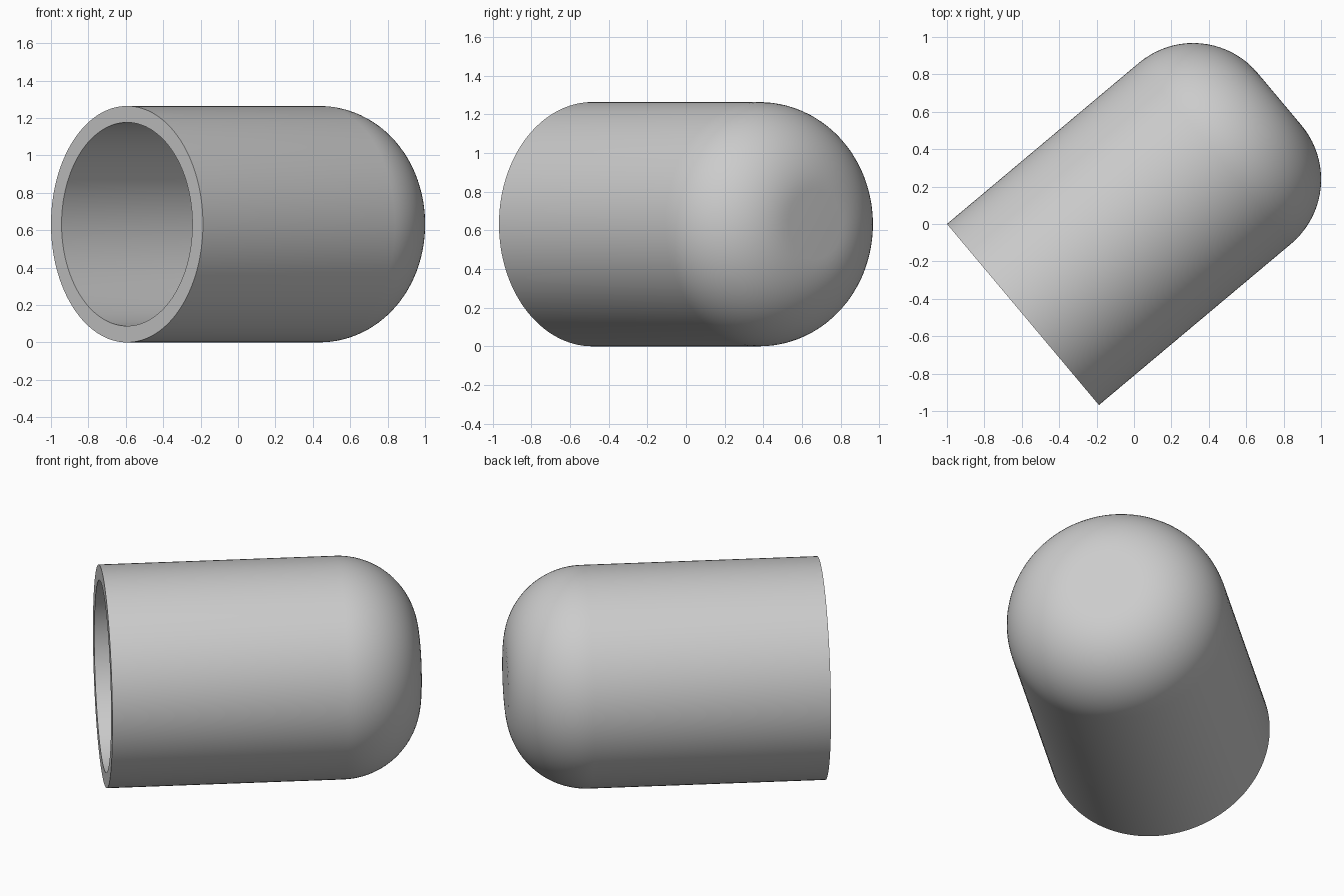
import bpy, bmesh, math
from mathutils import Matrix, Vector

if "Cube" in bpy.data.objects:
    bpy.data.objects.remove(bpy.data.objects["Cube"])

RADIUS, LENGTH, FILLET, WALL = 0.632, 1.791, 0.45, 0.088
HEADING = math.radians(40)
STEPS, SEGMENTS = 20, 128

grey = bpy.data.materials.new("plain_grey")
grey.use_nodes = True
colour = (0.6, 0.6, 0.6, 1)
grey.diffuse_color = colour
grey.node_tree.nodes["Principled BSDF"].inputs["Base Color"].default_value = colour


def domed_profile(radius, length, fillet):
    """Half section from the open rim, round the fillet, to the axis."""
    points = [Vector((radius, 0, 0))]
    for i in range(STEPS + 1):
        a = math.pi / 2 * i / STEPS
        points.append(Vector((radius - fillet + fillet * math.cos(a), 0,
                              length - fillet + fillet * math.sin(a))))
    return points + [Vector((0, 0, length))]


# Closed section: inner skin from the axis to the rim, then the outer skin
outer = domed_profile(RADIUS, LENGTH, FILLET)
inner = domed_profile(RADIUS - WALL, LENGTH - WALL, FILLET - WALL)
section = inner[::-1] + outer

# Spin the section into a hollow cap
bm = bmesh.new()
verts = [bm.verts.new(p) for p in section]
edges = [bm.edges.new(pair) for pair in zip(verts, verts[1:])]
bmesh.ops.spin(bm, geom=verts + edges, cent=(0, 0, 0), axis=(0, 0, 1),
               angle=math.tau, steps=SEGMENTS, use_duplicate=False)
bmesh.ops.remove_doubles(bm, verts=bm.verts, dist=0.0001)
bmesh.ops.recalc_face_normals(bm, faces=bm.faces)

# Lay the cap on its side with the opening towards the front right
bm.transform(Matrix.Rotation(HEADING, 4, "Z") @ Matrix.Rotation(math.pi / 2, 4, "Y"))
bm.transform(Matrix.Translation((RADIUS * math.sin(HEADING) - 1,
                                 RADIUS * math.cos(HEADING) - 0.968, RADIUS)))

mesh = bpy.data.meshes.new("round_end_cap")
bm.to_mesh(mesh)
bm.free()
mesh.materials.append(grey)
cap = bpy.data.objects.new("round_end_cap", mesh)
bpy.context.collection.objects.link(cap)
bpy.context.view_layer.objects.active = cap
cap.select_set(True)
bpy.ops.object.shade_smooth_by_angle(angle=math.radians(30))
